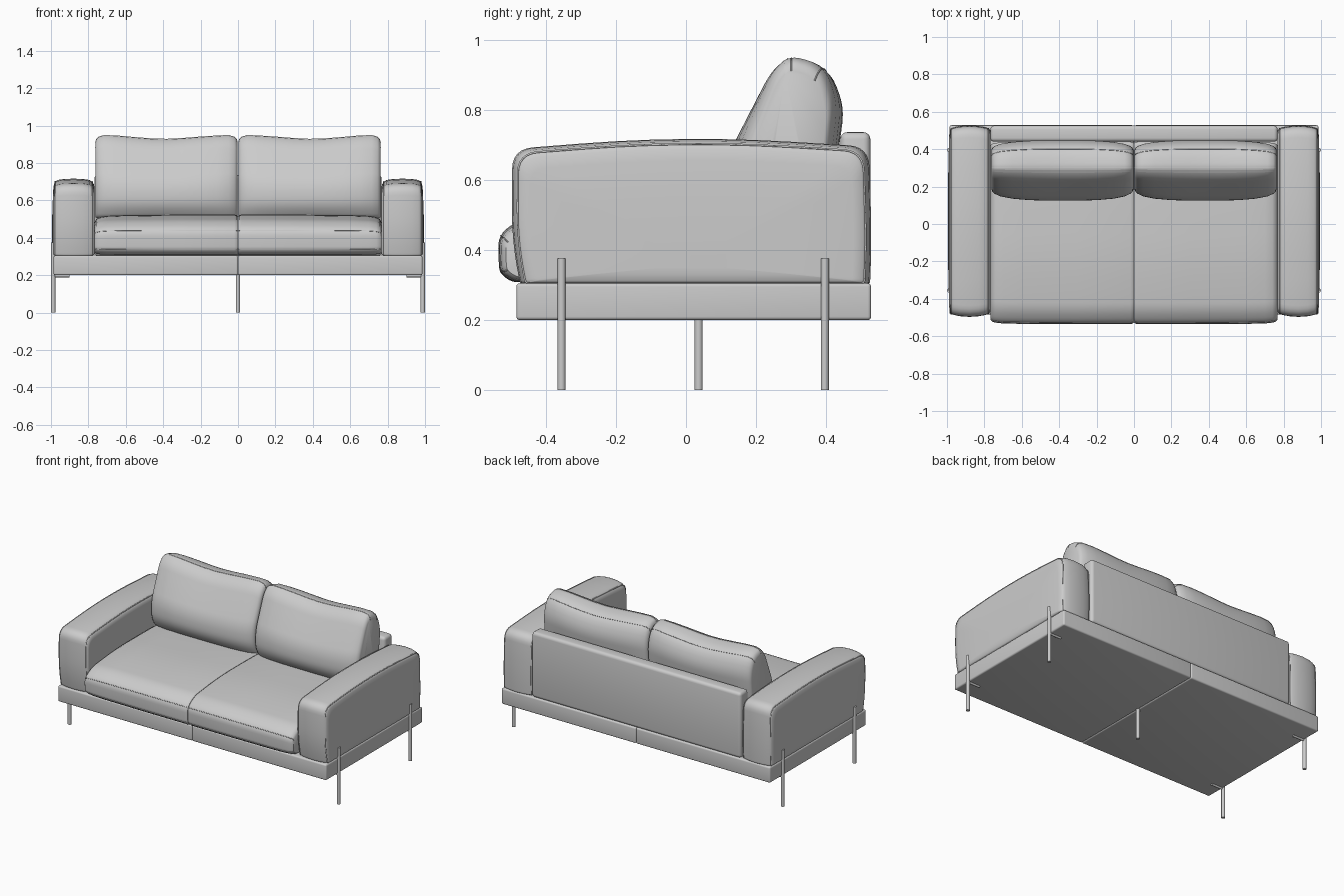
import bpy, bmesh
from mathutils import Vector

if "Cube" in bpy.data.objects:
    bpy.data.objects.remove(bpy.data.objects["Cube"])

N = 6  # arc steps per rounded corner


def rounded(corners):
    """Closed (y, z) outline from corners given as (y, z, radius)."""
    out = []
    for i, (y, z, r) in enumerate(corners):
        p = Vector((y, z))
        a = Vector(corners[i - 1][:2]) - p
        b = Vector(corners[(i + 1) % len(corners)][:2]) - p
        a, b = p + a.normalized() * r, p + b.normalized() * r
        for k in range(N + 1):
            t = k / N
            out.append(a * (1 - t) ** 2 + p * 2 * t * (1 - t) + b * t * t)
    return out


def finish(name, bm, angle=0.7):
    bmesh.ops.recalc_face_normals(bm, faces=bm.faces)
    me = bpy.data.meshes.new(name)
    bm.to_mesh(me)
    bm.free()
    me.shade_smooth()
    me.set_sharp_from_angle(angle=angle)
    ob = bpy.data.objects.new(name, me)
    bpy.context.collection.objects.link(ob)
    return ob


def loft(name, corners, stations, pivot, side):
    """Sweep an outline along x; stations are (x, y scale, z scale)."""
    prof, bm = rounded(corners), bmesh.new()
    py, pz = pivot
    pts = [[Vector((side * x, py + (p.x - py) * sy, pz + (p.y - pz) * sz)) for p in prof]
           for x, sy, sz in stations]
    rings = [[bm.verts.new(p) for p in row] for row in pts]
    n = len(prof)
    for a, b in zip(rings, rings[1:]):
        for i in range(n):
            j = (i + 1) % n
            bm.faces.new((a[i], a[j], b[j], b[i]))
    bm.faces.new(rings[0])
    bm.faces.new(rings[-1])
    finish(name, bm)
    return pts


def piping(name, points, closed=False, r=0.003):
    cu = bpy.data.curves.new(name, 'CURVE')
    cu.dimensions = '3D'
    cu.bevel_depth, cu.bevel_resolution = r, 1
    sp = cu.splines.new('POLY')
    sp.points.add(len(points) - 1)
    for q, p in zip(sp.points, points):
        q.co = (*p, 1)
    sp.use_cyclic_u = closed
    bpy.context.collection.objects.link(bpy.data.objects.new(name, cu))


def box(name, lo, hi, bevel):
    bm = bmesh.new()
    bmesh.ops.create_cube(bm, size=1)
    lo, hi = Vector(lo), Vector(hi)
    for v in bm.verts:
        v.co = Vector([l + (c + 0.5) * (h - l) for l, h, c in zip(lo, hi, v.co)])
    bmesh.ops.bevel(bm, geom=bm.edges[:], offset=bevel, segments=4, profile=0.5, affect='EDGES')
    finish(name, bm)


def rod(name, a, b, r):
    a, b = Vector(a), Vector(b)
    bm = bmesh.new()
    bmesh.ops.create_cone(bm, cap_ends=True, segments=20, radius1=r, radius2=r, depth=(b - a).length)
    ob = finish(name, bm)
    ob.location = (a + b) / 2
    ob.rotation_euler = (b - a).to_track_quat('Z', 'Y').to_euler()


ARM = [(-0.473, 0.303, 0.01), (-0.497, 0.42, 0.1), (-0.496, 0.688, 0.06), (0, 0.727, 0.3),
       (0.522, 0.695, 0.06), (0.53, 0.42, 0.1), (0.525, 0.303, 0.01)]
ARM_X = [(0.772, 0.5, 0.5), (0.767, 0.94, 0.86), (0.77, 0.955, 0.91), (0.779, 0.968, 0.955),
         (0.795, 0.98, 0.98), (0.83, 0.993, 0.995), (0.88, 1, 1), (0.93, 0.993, 0.995),
         (0.963, 0.98, 0.98), (0.977, 0.968, 0.96), (0.984, 0.955, 0.92), (0.988, 0.9, 0.83),
         (0.993, 0.55, 0.5), (0.994, 0.2, 0.2)]
SEAT = [(-0.498, 0.308, 0.02), (-0.533, 0.335, 0.02), (-0.537, 0.445, 0.04), (-0.46, 0.495, 0.04),
        (-0.2, 0.525, 0.15), (0.2, 0.523, 0.15), (0.44, 0.51, 0.02), (0.44, 0.308, 0.02)]
SEAT_X = [(0.001, 0.985, 0.96), (0.006, 0.993, 0.985), (0.02, 1, 1), (0.3, 1, 1), (0.6, 0.997, 0.985),
          (0.7, 0.993, 0.96), (0.74, 0.985, 0.92), (0.758, 0.975, 0.86), (0.766, 0.96, 0.76)]
CUSHION = [(0.17, 0.505, 0.03), (0.125, 0.58, 0.04), (0.125, 0.69, 0.06), (0.245, 0.925, 0.05),
           (0.30, 0.955, 0.03), (0.41, 0.93, 0.06), (0.452, 0.82, 0.05), (0.43, 0.65, 0.08),
           (0.38, 0.505, 0.03)]
CUSHION_X = [(0.003, 0.66, 0.9), (0.008, 0.73, 0.945), (0.02, 0.79, 0.975), (0.05, 0.87, 0.995),
             (0.11, 0.94, 0.99), (0.2, 0.985, 0.975), (0.3, 1, 0.955), (0.38, 1, 0.945),
             (0.46, 1, 0.95), (0.56, 0.985, 0.97), (0.65, 0.94, 0.99), (0.715, 0.87, 0.995),
             (0.745, 0.79, 0.975), (0.757, 0.73, 0.945), (0.762, 0.66, 0.9)]

for side, tag in ((-1, "left"), (1, "right")):
    # arm with piped edges
    rings = loft(f"{tag}_arm", ARM, ARM_X, (0.015, 0.36), side)
    for k, where in ((3, "inner"), (9, "outer")):
        piping(f"{tag}_arm_{where}_piping", rings[k], True)

    # seat cushion with front seams
    rings = loft(f"{tag}_seat_cushion", SEAT, SEAT_X, (0.0, 0.36), side)
    for corner, where in ((1, "lower"), (2, "upper")):
        row = corner * (N + 1) + N // 2
        piping(f"{tag}_seat_{where}_seam", [r[row] for r in rings], r=0.002)

    # leaning back cushion with top seams
    rings = loft(f"{tag}_back_cushion", CUSHION, CUSHION_X, (0.3, 0.55), side)
    for corner, where in ((4, "front"), (5, "rear")):
        row = corner * (N + 1) + N // 2
        piping(f"{tag}_back_cushion_{where}_seam", [r[row] for r in rings], r=0.002)

    # base half, meeting the other at the centre seam
    x0, x1 = sorted((0, side * 0.986))
    box(f"{tag}_base", (x0, -0.484, 0.2), (x1, 0.528, 0.305), 0.01)

    # outer legs with short brackets under the base
    for y, place in ((-0.355, "front"), (0.396, "rear")):
        rod(f"{tag}_{place}_leg", (side * 0.988, y, 0), (side * 0.988, y, 0.375), 0.0115)
        rod(f"{tag}_{place}_bracket", (side * 0.9, y, 0.196), (side * 0.988, y, 0.196), 0.007)

# back panel and centre leg
box("back_panel", (-0.768, 0.44, 0.303), (0.768, 0.526, 0.736), 0.02)
rod("centre_leg", (0, 0.036, 0), (0, 0.036, 0.205), 0.0115)
